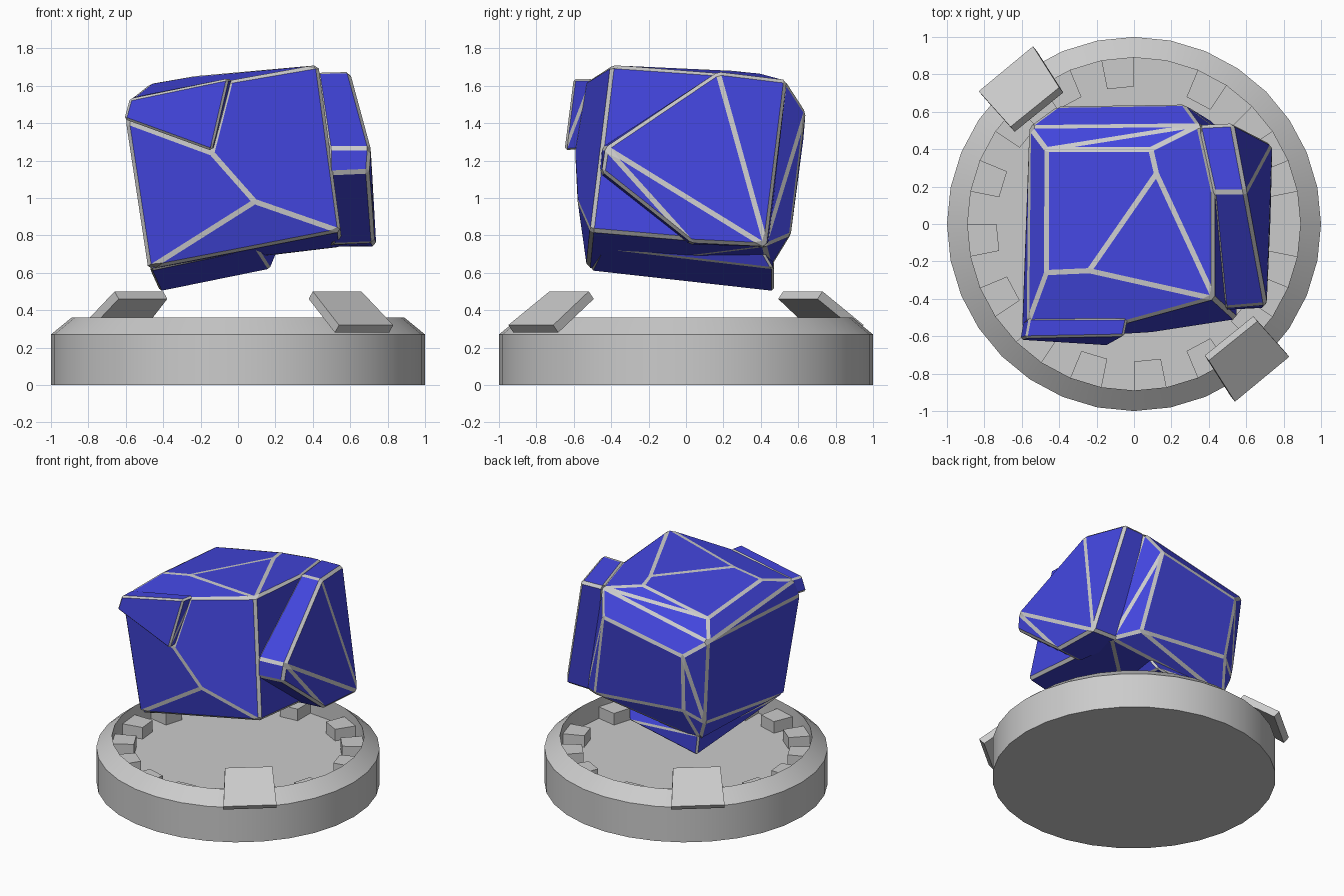
import bpy, bmesh
from math import cos, sin, radians, pi
from mathutils import Vector

if "Cube" in bpy.data.objects:
    bpy.data.objects.remove(bpy.data.objects["Cube"])


def material(name, rgb):
    m = bpy.data.materials.new(name)
    m.diffuse_color = (*rgb, 1)
    m.use_nodes = True
    m.node_tree.nodes["Principled BSDF"].inputs["Base Color"].default_value = m.diffuse_color
    return m


blue = material("blue_facet", (0.055, 0.06, 0.72))
grey = material("grey_seam", (0.8, 0.8, 0.8))


def finish(name, bm):
    bmesh.ops.recalc_face_normals(bm, faces=bm.faces[:])
    me = bpy.data.meshes.new(name)
    bm.to_mesh(me)
    bm.free()
    ob = bpy.data.objects.new(name, me)
    bpy.context.collection.objects.link(ob)
    return ob


def hull(name, pts, flat=3):
    bm = bmesh.new()
    for p in pts:
        bm.verts.new(p)
    r = bmesh.ops.convex_hull(bm, input=bm.verts[:])
    junk = {e for k in ("geom_interior", "geom_unused") for e in r[k]
            if isinstance(e, bmesh.types.BMVert)}
    bmesh.ops.delete(bm, geom=list(junk), context='VERTS')
    bmesh.ops.dissolve_limit(bm, angle_limit=radians(flat),
                             verts=bm.verts[:], edges=bm.edges[:])
    return finish(name, bm)


def crystal(name, pts, seam=0.028):
    # blue facets, grey bevelled seams
    ob = hull(name, pts, 6)
    ob.data.materials.append(blue)
    ob.data.materials.append(grey)
    b = ob.modifiers.new("seams", 'BEVEL')
    b.offset_type = 'WIDTH'
    b.width = seam
    b.segments = 1
    b.limit_method = 'ANGLE'
    b.angle_limit = radians(6)
    b.material = 1
    return ob


# Round base: chamfered rim and recessed floor
N = 32
bm = bmesh.new()
rings = [[bm.verts.new((r * cos(2 * pi * i / N), r * sin(2 * pi * i / N), z)) for i in range(N)]
         for r, z in ((1, 0), (1, 0.27), (0.89, 0.36), (0.89, 0.2))]
for a, b in zip(rings, rings[1:]):
    for i in range(N):
        j = (i + 1) % N
        bm.faces.new((a[i], a[j], b[j], b[i]))
bm.faces.new(rings[0])
bm.faces.new(rings[-1])
base = finish("round_base", bm)
bpy.context.view_layer.objects.active = base
base.select_set(True)
bpy.ops.object.shade_smooth_by_angle(angle=radians(30))

# Ring of teeth inside the rim
starts = [90 + 22.5 * k for k in range(12)] + [11.25 + 22.5 * k for k in range(3)]
for n, s in enumerate(starts):
    hull("rim_tooth_%d" % n,
         [(r * cos(radians(t)), r * sin(radians(t)), z)
          for r in (0.735, 0.89) for t in (s, s + 11.25) for z in (0.19, 0.29)])

# Two tilted clips on opposite sides of the rim
clip = [(0.40, -0.73, 0.50), (0.66, -0.52, 0.50), (0.83, -0.71, 0.32), (0.54, -0.95, 0.32)]
down = Vector((-0.022, 0.027, -0.04))
for name, s in (("front_clip", 1), ("back_clip", -1)):
    hull(name, [(s * q.x, s * q.y, q.z) for p in clip for q in (Vector(p), Vector(p) + down)])

# Main faceted block
crystal("main_block", [
    (-0.47, 0.40, 1.56), (0.09, 0.40, 1.665), (0.12, 0.27, 1.68), (-0.24, -0.25, 1.65),
    (-0.47, -0.26, 1.61), (0.43, 0.17, 1.67), (0.43, -0.40, 1.71), (-0.04, -0.53, 1.63),
    (-0.57, -0.53, 1.53), (-0.60, -0.56, 1.41), (-0.56, 0.52, 1.44), (0.35, 0.53, 1.63),
    (-0.41, 0.63, 1.33), (0.27, 0.64, 1.46), (0.40, 0.56, 0.80), (-0.37, 0.56, 0.87),
    (-0.50, 0.48, 0.78), (-0.46, -0.51, 0.65), (-0.48, -0.53, 0.62), (0.55, -0.51, 0.82),
    (0.56, 0.42, 0.74), (0.49, -0.475, 1.13), (0.09, -0.58, 0.98), (-0.14, -0.595, 1.24),
    (-0.53, -0.56, 0.97), (-0.44, 0.45, 0.62)])

# Slab on the right side with a slanted front
crystal("right_slab", [
    (0.42, 0.17, 1.67), (0.60, 0.17, 1.675), (0.53, 0.54, 1.63), (0.34, 0.53, 1.63),
    (0.71, -0.43, 1.27), (0.48, -0.45, 1.27), (0.70, -0.45, 1.14), (0.48, -0.46, 1.13),
    (0.73, 0.03, 0.76), (0.50, 0.02, 0.75), (0.74, 0.43, 0.74), (0.45, 0.44, 0.74)])

# Triangular chip on the upper front
crystal("front_chip", [
    (-0.61, -0.62, 1.42), (-0.05, -0.60, 1.64), (-0.14, -0.65, 1.25), (-0.58, -0.61, 1.53),
    (-0.59, -0.50, 1.43), (-0.03, -0.50, 1.64), (-0.13, -0.54, 1.26), (-0.56, -0.50, 1.54)], 0.018)

# Wedge under the block
crystal("bottom_wedge", [
    (-0.42, 0.47, 0.50), (0.17, 0.47, 0.62), (0.22, 0.40, 0.74), (-0.44, 0.47, 0.66),
    (-0.47, -0.51, 0.61), (-0.46, -0.50, 0.68), (0.10, -0.45, 0.73)], 0.018)
